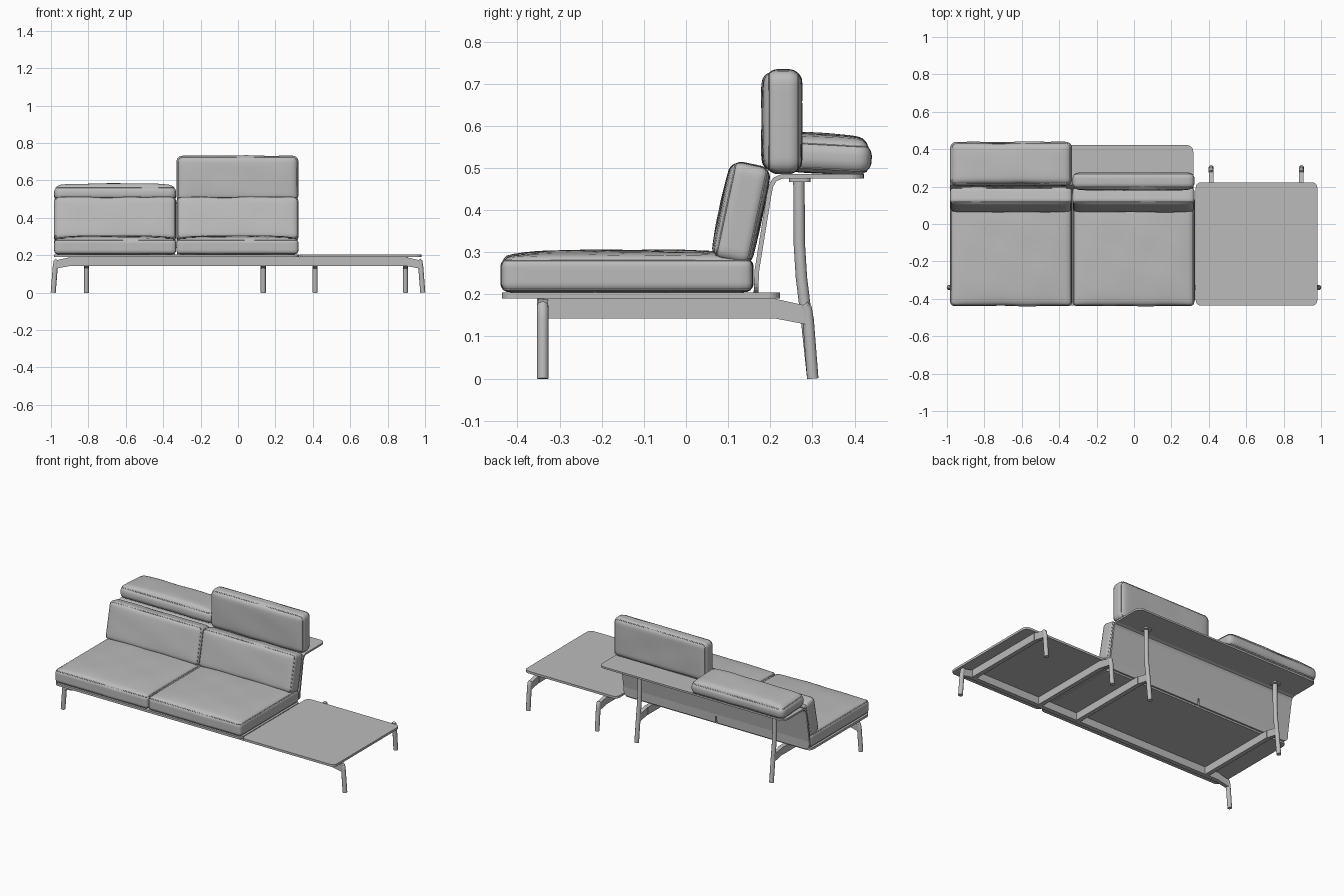
import bpy, bmesh, math
from mathutils import Vector, Matrix

cube = bpy.data.objects.get("Cube")
if cube:
    bpy.data.objects.remove(cube)

grey = bpy.data.materials.new("plain_grey")
grey.use_nodes = True
GREY = (0.5, 0.5, 0.5, 1)
grey.diffuse_color = GREY
grey.node_tree.nodes["Principled BSDF"].inputs["Base Color"].default_value = GREY


def add_object(name, data):
    ob = bpy.data.objects.new(name, data)
    bpy.context.collection.objects.link(ob)
    data.materials.append(grey)
    return ob


def add_mesh(name, bm, smooth=False):
    bmesh.ops.recalc_face_normals(bm, faces=bm.faces)
    me = bpy.data.meshes.new(name)
    bm.to_mesh(me)
    bm.free()
    ob = add_object(name, me)
    if smooth:
        for p in me.polygons:
            p.use_smooth = True
    return ob


def prism(name, points, depth):
    """Solid from a flat outline, extruded along the depth vector."""
    bm = bmesh.new()
    face = bm.faces.new([bm.verts.new(p) for p in points])
    new = bmesh.ops.extrude_face_region(bm, geom=[face])["geom"]
    bmesh.ops.translate(bm, vec=depth, verts=[v for v in new if isinstance(v, bmesh.types.BMVert)])
    return add_mesh(name, bm)


def rounded_rect(hx, hy, r, z=0.0, steps=6):
    """Outline of a rectangle with rounded corners, centred on the origin."""
    pts = []
    for i, (sx, sy) in enumerate([(1, 1), (-1, 1), (-1, -1), (1, -1)]):
        for k in range(steps + 1):
            a = math.pi / 2 * (i + k / steps)
            pts.append(Vector((sx * (hx - r) + r * math.cos(a), sy * (hy - r) + r * math.sin(a), z)))
    return pts


def tube(name, points, radius, cyclic=False):
    cu = bpy.data.curves.new(name, "CURVE")
    cu.dimensions = "3D"
    cu.bevel_depth = radius
    cu.bevel_resolution = 1 if cyclic else 4
    cu.use_fill_caps = not cyclic
    sp = cu.splines.new("POLY")
    sp.points.add(len(points) - 1)
    for p, co in zip(sp.points, points):
        p.co = (*co, 1)
    sp.use_cyclic_u = cyclic
    sp.use_smooth = True
    return add_object(name, cu)


def cushion(name, size, centre, tilt, r, puff, phase):
    """Soft box; local z is its thickness, puff swells the +z and -z sides."""
    half = Vector(size) / 2
    place = Matrix.Translation(centre) @ Matrix.Rotation(math.radians(tilt), 4, "X")
    bm = bmesh.new()
    bmesh.ops.create_cube(bm, size=2)
    bmesh.ops.subdivide_edges(bm, edges=bm.edges[:], cuts=19, use_grid_fill=True)
    for v in bm.verts:
        u = [math.sin(math.pi / 2 * c) for c in v.co]
        p = Vector([a * h for a, h in zip(u, half)])
        core = Vector([max(r - h, min(h - r, c)) for c, h in zip(p, half)])
        p = core + r * (p - core).normalized()
        swell = ((1 - u[0] ** 4) * (1 - u[1] ** 4)) ** 0.7
        wave = 0.0018 * math.sin(19 * p.x + 9 * p.y + phase) * math.sin(23 * p.y - 7 * p.x + phase)
        p.z += (puff[0] if u[2] > 0 else -puff[1]) * abs(u[2]) * swell + wave * u[2] * swell
        p.y += wave * u[1] * (1 - u[0] ** 2) * 1.5
        v.co = place @ p
    add_mesh(name, bm, True)
    # Piping along both long seams
    inset = r * 0.29
    for side, label in ((1, "upper"), (-1, "lower")):
        ring = rounded_rect(half.x - inset, half.y - inset, r * 0.71, side * (half.z - inset))
        tube(f"{name}_{label}_piping", [place @ p for p in ring], 0.0022, True)


# Cushions
WIDTH = 0.652
for x, side in ((-0.657, "right"), (-0.003, "left")):
    cushion(f"{side}_seat_cushion", (WIDTH, 0.597, 0.082), (x, -0.14, 0.246), 0, 0.022, (0.018, 0), x)
    cushion(f"{side}_back_cushion", (WIDTH, 0.235, 0.09), (x, 0.132, 0.393), 78, 0.024, (0.008, 0.004), x + 2)
cushion("upright_headrest_cushion", (WIDTH, 0.246, 0.088), (-0.003, 0.231, 0.61), 90, 0.032, (0.008, 0), 3)
cushion("lying_headrest_cushion", (WIDTH, 0.235, 0.078), (-0.657, 0.322, 0.527), -3, 0.034, (0.016, 0), 5)

# Decks
for name, x0, x1, y0, y1 in (("seat_deck", -0.985, 0.325, -0.437, 0.16),
                             ("table_deck", 0.33, 0.98, -0.437, 0.223)):
    mid = Vector(((x0 + x1) / 2, (y0 + y1) / 2, 0.19))
    outline = rounded_rect((x1 - x0) / 2, (y1 - y0) / 2, 0.03)
    prism(name, [mid + p for p in outline], Vector((0, 0, 0.014)))

# Bent back panel and shelf: one sheet with rounded ends and a cable notch
bend = [(0.166, 0.2), (0.168, 0.255), (0.197, 0.435), (0.202, 0.458), (0.211, 0.473), (0.228, 0.48), (0.422, 0.48)]
bend = [Vector((0, y, z)) for y, z in bend]
R, NOTCH = 0.035, 0.04
arc = [R * (1 - math.cos(math.pi / 12 * k)) for k in range(7)]
rows = [(bend[0].lerp(bend[1], d / (bend[1] - bend[0]).length), d) for d in arc + [NOTCH]]
rows += [(p, 1) for p in bend[1:-1]]
end_len = (bend[-1] - bend[-2]).length
rows += [(bend[-1].lerp(bend[-2], d / end_len), d) for d in reversed(arc)]
bm = bmesh.new()
grid = []
for p, d in rows:
    cut = R - math.sqrt(max(0, R * R - (R - d) ** 2)) if d < R else 0
    grid.append([bm.verts.new((x, p.y, p.z)) for x in (-0.985 + cut, -0.336, -0.326, 0.317 - cut)])
for i in range(len(grid) - 1):
    for j in range(3):
        if j == 1 and i < len(arc):
            continue
        bm.faces.new((grid[i][j], grid[i][j + 1], grid[i + 1][j + 1], grid[i + 1][j]))
panel = add_mesh("back_panel_and_shelf", bm)
solid = panel.modifiers.new("thickness", "SOLIDIFY")
solid.thickness = 0.011
solid.offset = 0

# Frame
BAR = 0.028
LOW, HIGH = 0.143, 0.19


def bar(name, start, direction, length):
    """Rectangular beam on the ground plane axis given by direction."""
    side = Vector((-direction.y, direction.x, 0)) * BAR
    base = Vector((*start, 0)) - side / 2
    a, b = base, base + direction * length
    up = Vector((0, 0, 1))
    prism(name, [a + up * LOW, b + up * LOW, b + up * HIGH, a + up * HIGH], side)


def leg(name, start, direction, path):
    """Drooping bracket that carries a round leg; path is (distance, height)."""
    base = Vector((*start, 0))
    side = Vector((-direction.y, direction.x, 0)) * BAR * 0.85
    at = lambda d, z: base + direction * d + Vector((0, 0, z))
    outline = [at(0, LOW), at(0.078, 0.128), at(0.08, 0.172), at(0, HIGH)]
    prism(name + "_bracket", [p - side / 2 for p in outline], side)
    tube(name, [at(d, z) for d, z in path], 0.0135)


SHORT = [(0.068, 0.174), (0.076, 0.165), (0.08, 0.14), (0.091, 0)]
TALL = [(0.091, 0), (0.075, 0.15), (0.064, 0.24), (0.059, 0.32), (0.058, 0.475)]
X, Y = Vector((1, 0, 0)), Vector((0, 1, 0))

bar("front_rail", (-0.9, -0.34), X, 1.8)
leg("front_right_leg", (-0.897, -0.34), -X, SHORT)
leg("front_left_leg", (0.897, -0.34), X, SHORT)
for i, x in enumerate((-0.81, 0.135, 0.412, 0.895)):
    bar(f"cross_beam_{i + 1}", (x, -0.34), Y, 0.55)
    leg(f"rear_leg_{i + 1}", (x, 0.21), Y, TALL if i < 2 else SHORT)
    if i < 2:
        plate = [Vector((x, 0.27, 0.467)) + p for p in rounded_rect(0.025, 0.025, 0.012)]
        prism(f"shelf_mount_{i + 1}", plate, Vector((0, 0, 0.008)))
